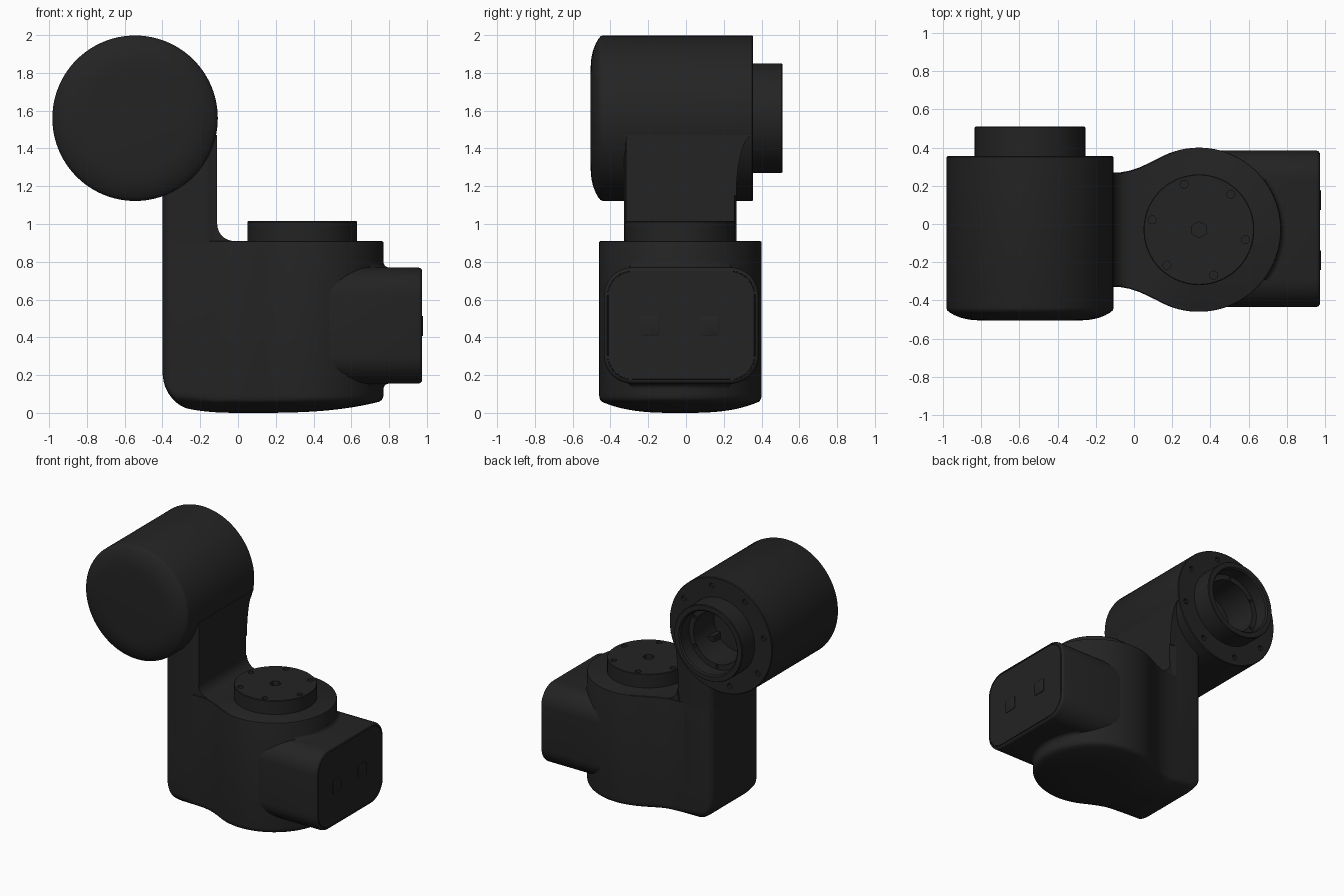
import bpy, bmesh
from math import sin, cos, pi, radians, sqrt
from mathutils import Matrix, Vector

cube = bpy.data.objects.get("Cube")
if cube:
    bpy.data.objects.remove(cube)

BLACK = (0.017, 0.017, 0.017, 1)
mat = bpy.data.materials.new("charcoal_black")
mat.use_nodes = True
mat.diffuse_color = BLACK
mat.node_tree.nodes["Principled BSDF"].inputs["Base Color"].default_value = BLACK

TO_Y = Matrix.Rotation(-pi / 2, 4, 'X')    # local z becomes +y
JOINT = Vector((0.34, -0.03, 0))           # axis of the lower joint
DRUM = Vector((-0.545, 0, 1.56))           # axis of the upper joint
parts = []


def finish(bm, name, matrix=Matrix()):
    bmesh.ops.transform(bm, matrix=matrix, verts=bm.verts)
    bmesh.ops.remove_doubles(bm, verts=bm.verts, dist=1e-5)
    bmesh.ops.recalc_face_normals(bm, faces=bm.faces)
    mesh = bpy.data.meshes.new(name)
    bm.to_mesh(mesh)
    bm.free()
    mesh.materials.append(mat)
    ob = bpy.data.objects.new(name, mesh)
    bpy.context.collection.objects.link(ob)
    parts.append(ob)
    return ob


def loft(name, rings, matrix=Matrix()):
    """Skin equal-length point rings and cap both ends."""
    bm = bmesh.new()
    rows = [[bm.verts.new(p) for p in ring] for ring in rings]
    for a, b in zip(rows, rows[1:]):
        for i in range(len(a)):
            j = (i + 1) % len(a)
            bm.faces.new((a[i], a[j], b[j], b[i]))
    bm.faces.new(rows[0])
    bm.faces.new(rows[-1])
    return finish(bm, name, matrix)


def lathe(name, profile, matrix, start=0, sweep=2 * pi, steps=96, closed=False):
    """Spin (radius, height) points about local z."""
    bm = bmesh.new()
    vs = [bm.verts.new((r * cos(start), r * sin(start), h)) for r, h in profile]
    pairs = list(zip(vs, vs[1:])) + ([(vs[-1], vs[0])] if closed else [])
    es = [bm.edges.new(p) for p in pairs]
    bmesh.ops.spin(bm, geom=vs + es, axis=(0, 0, 1), cent=(0, 0, 0),
                   angle=sweep, steps=steps)
    return finish(bm, name, matrix)


def rounded_rect(cx, cy, hx, hy, r, n=10):
    pts = []
    for k, (sx, sy) in enumerate(((1, 1), (-1, 1), (-1, -1), (1, -1))):
        for i in range(n + 1):
            a = pi / 2 * (k + i / n)
            pts.append((cx + sx * (hx - r) + r * cos(a), cy + sy * (hy - r) + r * sin(a)))
    return pts


def drill(ob, holes):
    """Cut round sockets: (matrix, radius, depth, sides)."""
    bm = bmesh.new()
    for m, r, depth, sides in holes:
        bmesh.ops.create_cone(bm, cap_ends=True, segments=sides, radius1=r,
                              radius2=r, depth=2 * depth, matrix=m)
    cutter = finish(bm, "socket_cutter")
    parts.remove(cutter)
    cutter.hide_render = True
    mod = ob.modifiers.new("sockets", 'BOOLEAN')
    mod.operation, mod.solver, mod.object = 'DIFFERENCE', 'EXACT', cutter
    bpy.context.view_layer.objects.active = ob
    bpy.ops.object.modifier_apply(modifier=mod.name)
    bpy.data.objects.remove(cutter)


def bolt_circle(base, radius, height, first, count, size, depth):
    return [(base @ Matrix.Translation((radius * cos(a), radius * sin(a), height)),
             size, depth, 16)
            for a in (radians(first) + 2 * pi * i / count for i in range(count))]


# Lower housing: half outline from the round joint through the neck to the arm
half = [(0.43 * cos(radians(a)), 0.43 * sin(radians(a))) for a in range(0, 121, 4)]
half += [(-0.26, 0.35), (-0.31, 0.327), (-0.36, 0.31), (-0.41, 0.301), (-0.46, 0.298)]
half += [(-0.68 + 0.06 * sin(radians(a)), 0.238 + 0.06 * cos(radians(a)))
         for a in range(0, -91, -15)]
half += [(-0.74, 0.12), (-0.74, 0)]
outline = half + [(x, -y) for x, y in half[-2:0:-1]]
outline = [(x + JOINT.x, y + JOINT.y) for x, y in outline]
CENTRE = Vector((0.05, -0.03))


def housing_ring(t, z=None, lift=0.0):
    ring = []
    for x, y in outline:
        px, py = CENTRE.x + (x - CENTRE.x) * t, CENTRE.y + (y - CENTRE.y) * t
        h = z
        if z is None:   # shallow domed floor with a round heel below the arm
            d = min(max(-0.26 - px, 0), 0.14)
            h = 0.065 * t ** 3 + lift + 0.14 - sqrt(0.14 ** 2 - d * d)
        ring.append((px, py, h))
    return ring


floor_rings = [housing_ring(0.02 + 0.95 * i / 24) for i in range(25)]
floor_rings += [housing_ring(0.987, lift=0.006), housing_ring(0.997, lift=0.016),
                housing_ring(1, lift=0.03)]
loft("lower_housing", floor_rings + [housing_ring(1, 0.30), housing_ring(1, 0.902),
                                    housing_ring(0.997, 0.907), housing_ring(0.985, 0.91)])

# Upright arm, with a flared back and a curved foot
plan = rounded_rect(-0.255, -0.03, 0.145, 0.298, 0.06)
plan = [(-0.11 if x > -0.255 and abs(y + 0.03) < 0.29 else x, y) for x, y in plan]
loft("upright_arm", [[(x, y, z) for x, y in plan] for z in (0.3, 1.47)])


def prism(name, pts, axis, lo, hi):
    place = (lambda p, d: (d, p[0], p[1])) if axis == 'x' else (lambda p, d: (p[0], d, p[1]))
    loft(name, [[place(p, d) for p in pts] for d in (lo, hi)])


arc = [radians(a) for a in range(0, 91, 9)]
prism("arm_foot_fillet", [(-0.13, 0.9)] + [(-0.02 - 0.09 * sin(a), 1.0 - 0.09 * cos(a))
                                          for a in arc], 'y', -0.325, 0.265)
prism("arm_back_flare", [(0.2, 1.47)] + [(0.353 - 0.087 * sin(a), 1.47 - 0.32 * (1 - cos(a)))
                                        for a in arc] + [(0.2, 1.15)], 'x', -0.34, -0.11)

# Upper drum with domed front and open hollow flange at the back
drum_m = Matrix.Translation(DRUM) @ TO_Y
drum = lathe("upper_drum", [
    (0, -0.505), (0.27, -0.505), (0.32, -0.501), (0.36, -0.492), (0.395, -0.478),
    (0.42, -0.464), (0.434, -0.452), (0.438, -0.44), (0.438, 0.35), (0.433, 0.355),
    (0.29, 0.355), (0.29, 0.505), (0.286, 0.51), (0.25, 0.51), (0.24, 0.5), (0.24, 0.4),
    (0.2, 0.4), (0.2, 0.15), (0, 0.15)], drum_m)
drill(drum, bolt_circle(drum_m, 0.375, 0.355, 12, 8, 0.02, 0.02)
      + bolt_circle(drum_m, 0.22, 0.4, 30, 6, 0.012, 0.015))

# Output disc on the lower joint
disc_m = Matrix.Translation(JOINT)
disc = lathe("output_disc", [(0, 0.89), (0.29, 0.89), (0.29, 1.011), (0.286, 1.015),
                             (0, 1.015)], disc_m)
drill(disc, bolt_circle(disc_m, 0.25, 1.015, 48, 6, 0.021, 0.02)
      + [(disc_m @ Matrix.Translation((0, 0, 1.015)), 0.042, 0.04, 6)])


# Connector box on the side, with a seam near its outer rim
def box_ring(x, inset):
    return [(x, y, z) for y, z in rounded_rect(-0.025, 0.4625, 0.41 - inset,
                                               0.3075 - inset, 0.15 - inset)]


loft("connector_box", [box_ring(x, i) for x, i in (
    (0.4, 0), (0.955, 0), (0.966, 0.004), (0.973, 0.012), (0.974, 0.018),
    (0.968, 0.019), (0.968, 0.023), (0.974, 0.024))])

# Fillets where the box meets the round housing
for name, edge, s in (("box_top_fillet", 0.77, 1), ("box_bottom_fillet", 0.155, -1)):
    prof = [(0.42, edge - 0.01 * s)] + [(0.46 - 0.03 * sin(a), edge + s * 0.03 * (1 - cos(a)))
                                       for a in arc] + [(0.42, edge + 0.03 * s)]
    lathe(name, prof, disc_m, radians(-37), radians(74), 24, closed=True)

# Two square port covers
for name, y in (("port_cover_front", -0.19), ("port_cover_back", 0.125)):
    loft(name, [[(x, py, pz) for py, pz in rounded_rect(y, 0.46, 0.052 - i, 0.052 - i, 0.015, 4)]
                for x, i in ((0.972, 0), (0.978, 0), (0.98, 0.004))])

# Smooth shading with crisp edges
bpy.ops.object.select_all(action='DESELECT')
for ob in parts:
    ob.select_set(True)
bpy.context.view_layer.objects.active = parts[0]
bpy.ops.object.shade_smooth_by_angle(angle=radians(35))
